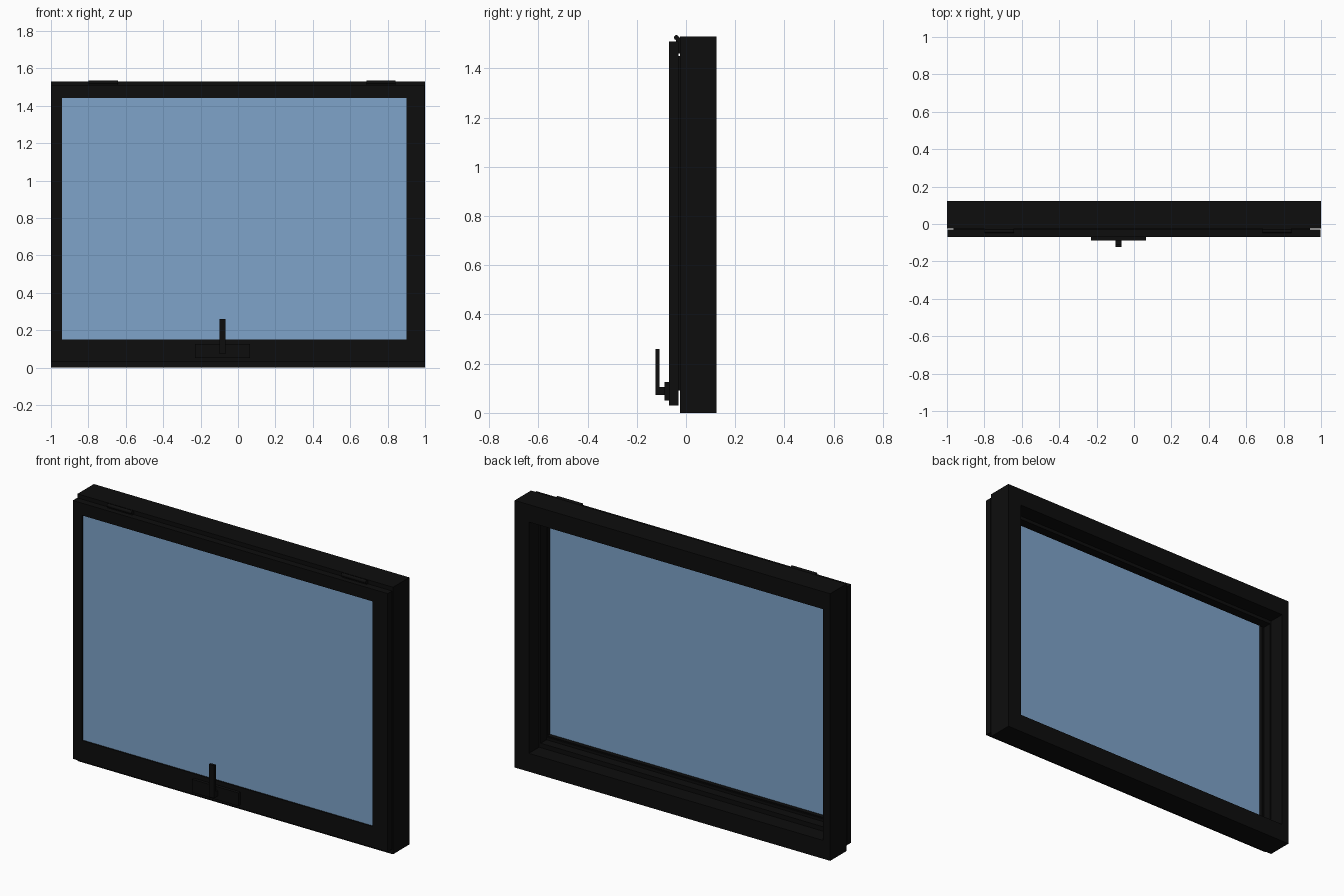
import bpy
import bmesh
from mathutils import Matrix

cube = bpy.data.objects.get("Cube")
if cube:
    bpy.data.objects.remove(cube, do_unlink=True)


def material(name, colour):
    mat = bpy.data.materials.new(name)
    mat.use_nodes = True
    mat.diffuse_color = (*colour, 1)
    mat.node_tree.nodes["Principled BSDF"].inputs["Base Color"].default_value = (*colour, 1)
    return mat


black = material("matte black", (0.004, 0.004, 0.004))
blue = material("pale blue glass", (0.21, 0.37, 0.59))


def finish(name, bm, mat):
    bmesh.ops.recalc_face_normals(bm, faces=bm.faces)
    mesh = bpy.data.meshes.new(name)
    bm.to_mesh(mesh)
    bm.free()
    mesh.materials.append(mat)
    obj = bpy.data.objects.new(name, mesh)
    bpy.context.collection.objects.link(obj)
    return obj


def box(name, x, y, z, mat=black):
    bm = bmesh.new()
    spans = (x, y, z)
    size = [b - a for a, b in spans]
    centre = [(a + b) / 2 for a, b in spans]
    bmesh.ops.create_cube(bm, size=1, matrix=Matrix.Translation(centre) @ Matrix.Diagonal((*size, 1)))
    return finish(name, bm, mat)


def ring(name, outer, inner, y, mat=black):
    """Rectangular frame; outer and inner are (left, right, bottom, top)."""
    bm = bmesh.new()

    def loop(rect, depth):
        a, b, c, d = rect
        return [bm.verts.new((px, depth, pz)) for px, pz in ((a, c), (b, c), (b, d), (a, d))]

    loops = [loop(outer, y[0]), loop(outer, y[1]), loop(inner, y[1]), loop(inner, y[0])]
    for i, first in enumerate(loops):
        second = loops[(i + 1) % 4]
        for k in range(4):
            n = (k + 1) % 4
            bm.faces.new((first[k], first[n], second[n], second[k]))
    return finish(name, bm, mat)


# Fixed frame with a stepped stop inside it
ring("outer_frame", (-1, 1, 0, 1.53), (-0.955, 0.91, 0.105, 1.43), (-0.025, 0.123))
ring("inner_stop", (-0.97, 0.95, 0.05, 1.48), (-0.947, 0.9, 0.13, 1.41), (-0.024, 0.03))

# Gasket in the gap between frame and sash
ring("gasket", (-0.965, 0.94, 0.09, 1.45), (-0.945, 0.902, 0.145, 1.437), (-0.032, -0.023))

# Opening sash and its pane
ring("sash", (-0.998, 0.998, 0.03, 1.51), (-0.94, 0.9, 0.15, 1.44), (-0.07, -0.03))
box("glass_pane", (-0.95, 0.91), (-0.062, -0.054), (0.14, 1.45), blue)

# Hinges along the top edge
for side, x in (("right", -0.72), ("left", 0.765)):
    span = (x - 0.078, x + 0.078)
    bm = bmesh.new()
    turn = Matrix.Translation((x, -0.039, 1.525)) @ Matrix.Rotation(1.5708, 4, "Y")
    bmesh.ops.create_cone(bm, cap_ends=True, segments=16, radius1=0.01, radius2=0.01,
                          depth=0.156, matrix=turn)
    barrel = finish(side + "_hinge_barrel", bm, black)
    barrel.data.shade_smooth()
    barrel.data.set_sharp_from_angle(angle=0.6)
    box(side + "_hinge_leaf", span, (-0.04, -0.022), (1.46, 1.525))

# Handle: back plate, neck and upright lever
box("handle_plate", (-0.23, 0.065), (-0.088, -0.069), (0.05, 0.125))
box("handle_neck", (-0.098, -0.066), (-0.124, -0.085), (0.073, 0.105))
box("handle_lever", (-0.098, -0.066), (-0.124, -0.107), (0.073, 0.26))
